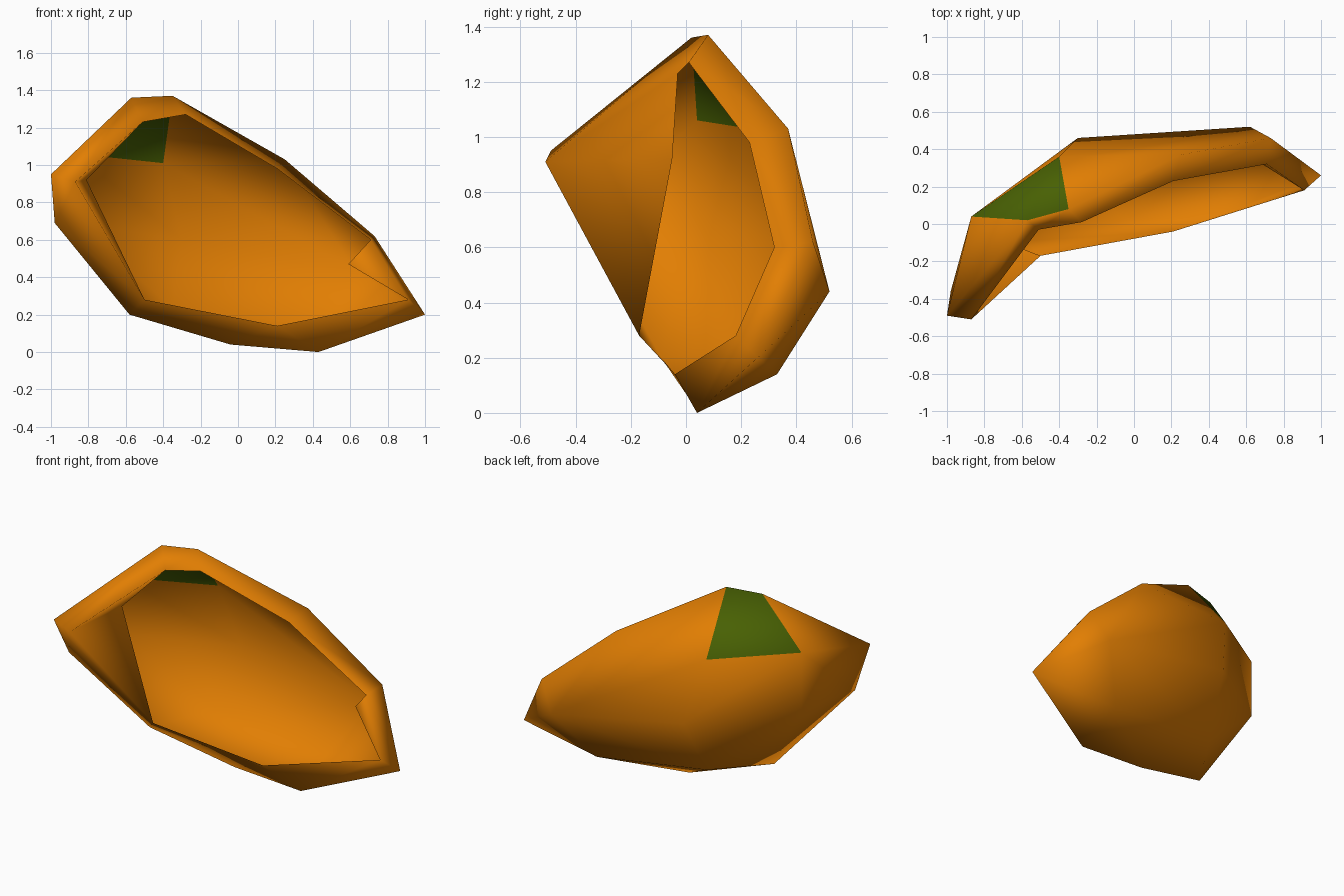
import bpy, bmesh
from mathutils import Vector

if "Cube" in bpy.data.objects:
    bpy.data.objects.remove(bpy.data.objects["Cube"])

# Outer rim loop, counter-clockwise from the left tip
outer_rim = [(-1, -.49, .95), (-.98, -.36, .69), (-.58, -.09, .20), (-.04, .02, .04),
             (.43, .04, 0), (1, .26, .20), (.73, .46, .62), (.25, .37, 1.03),
             (-.35, .08, 1.37), (-.57, .02, 1.36)]
# Bulging points of the thin shell
shell_back = [(-.87, .04, 1.06), (-.87, .04, .69), (-.40, .36, 1.01), (-.30, .46, .60),
              (.62, .52, .44), (.42, .33, .14), (-.35, .28, .24)]
# Inner loop of the broken edge
inner_rim = [(-.87, -.51, .91), (-.50, -.17, .28), (.21, -.04, .14), (.91, .18, .28),
             (.71, .32, .60), (.21, .23, .98), (-.28, .01, 1.27), (-.51, -.03, 1.23)]
# Corners where the broken edge reaches deeper into the hollow
left_fold, right_fold = (-.81, -.05, .92), (.59, .38, .47)
# Which outer rim point faces which inner rim point
rim_pairs = [(0, 0), (1, 0), (2, 1), (3, 2), (4, 2), (5, 3), (6, 4), (7, 5), (8, 6), (9, 7)]


def bowl_faces(points):
    """Faces of the back half of the hull around the points."""
    hull = bmesh.new()
    verts = [hull.verts.new(p) for p in points]
    bmesh.ops.convex_hull(hull, input=verts)
    hull.normal_update()
    middle = sum((Vector(p) for p in points), Vector()) / len(points)
    faces = []
    for f in hull.faces:
        n = f.normal
        if n.dot(f.calc_center_median() - middle) < 0:
            n = -n
        if n.y > 0:
            faces.append([tuple(v.co) for v in f.verts])
    hull.free()
    return faces


def material(name, color):
    m = bpy.data.materials.new(name)
    m.diffuse_color = (*color, 1)
    m.use_nodes = True
    m.node_tree.nodes["Principled BSDF"].inputs["Base Color"].default_value = m.diffuse_color
    return m


bm = bmesh.new()
cache = {}


def vert(p):
    key = tuple(round(c, 3) for c in p)
    if key not in cache:
        cache[key] = bm.verts.new(key)
    return cache[key]


def add_face(*points):
    return bm.faces.new([vert(p) for p in points])


# Thin shell, green patch near the top left
for points in bowl_faces(outer_rim + shell_back):
    face = add_face(*points)
    face.material_index = int(all(p[0] < -.34 and p[2] > .99 for p in points))

# Broken edge turning inwards from the rim
for (a, b), (c, d) in zip(rim_pairs, rim_pairs[1:] + rim_pairs[:1]):
    if a != c:
        add_face(outer_rim[a], outer_rim[c], inner_rim[d])
    if b != d:
        add_face(outer_rim[a], inner_rim[d], inner_rim[b])
add_face(inner_rim[0], inner_rim[1], left_fold)
add_face(inner_rim[0], left_fold, inner_rim[7])
add_face(inner_rim[3], inner_rim[4], right_fold)

bmesh.ops.recalc_face_normals(bm, faces=bm.faces[:])
for f in bm.faces:
    f.smooth = True

mesh = bpy.data.meshes.new("broken_shell")
bm.to_mesh(mesh)
bm.free()
mesh.materials.append(material("orange_rind", (.76, .21, .001)))
mesh.materials.append(material("dark_green", (.065, .118, .001)))
shell = bpy.data.objects.new("broken_shell", mesh)
bpy.context.collection.objects.link(shell)
